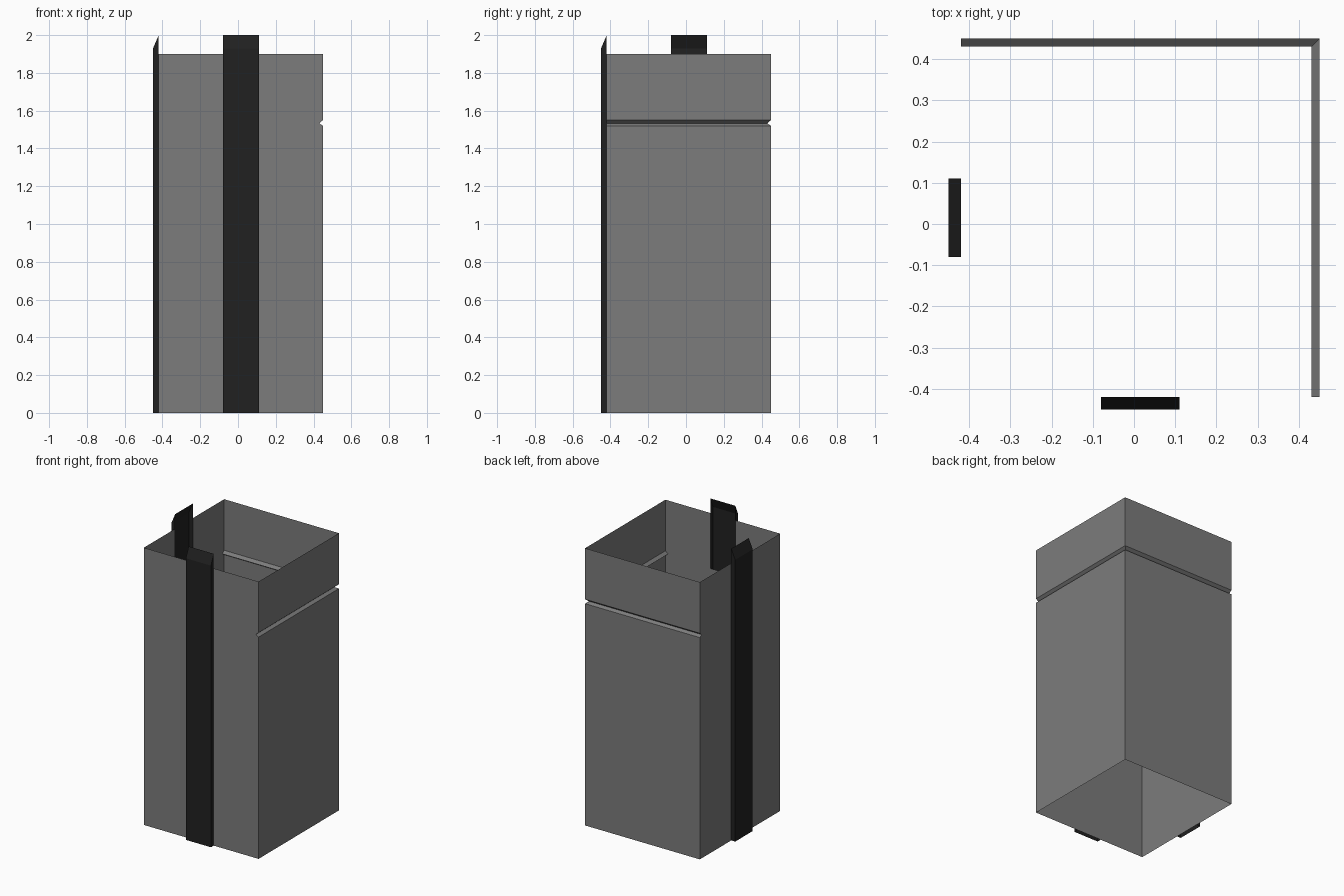
import bpy, bmesh

if "Cube" in bpy.data.objects:
    bpy.data.objects.remove(bpy.data.objects["Cube"])

A, C = -0.42, 0.45          # near and far wall planes
S0, S1 = -0.08, 0.11        # strip edges


def material(name, value):
    m = bpy.data.materials.new(name)
    m.diffuse_color = (value, value, value, 1)
    m.use_nodes = True
    m.node_tree.nodes["Principled BSDF"].inputs["Base Color"].default_value = m.diffuse_color
    return m


def build(name, verts, faces, mat):
    bm = bmesh.new()
    vs = [bm.verts.new(v) for v in verts]
    for f in faces:
        bm.faces.new([vs[i] for i in f])
    bmesh.ops.recalc_face_normals(bm, faces=bm.faces[:])
    mesh = bpy.data.meshes.new(name)
    bm.to_mesh(mesh)
    bm.free()
    mesh.materials.append(mat)
    ob = bpy.data.objects.new(name, mesh)
    bpy.context.collection.objects.link(ob)
    return ob


grey = material("grey", 0.2)
black = material("black", 0.015)

# Open shell of thin walls: stacked rings, pinched at the groove on the two far sides
levels = [(0, C), (1.52, C), (1.533, C - 0.02), (1.55, C), (1.9, C)]
verts, faces = [], []
for z, c in levels:
    verts += [(x, y, z) for x, y in ((A, A), (S0, A), (S1, A), (c, A),
                                     (c, c), (A, c), (A, S1), (A, S0))]
for k in range(len(levels) - 1):
    for i in range(8):
        if k and i in (1, 6):      # upper wall is open behind the strips
            continue
        j = (i + 1) % 8
        faces.append((k * 8 + i, k * 8 + j, k * 8 + 8 + j, k * 8 + 8 + i))
build("wall_shell", verts, faces, grey)

# Dark upright strips with slanted tops and open backs
profile = [(A, 0), (A - 0.03, 0), (A - 0.03, 1.93), (A, 2.0)]
strip_faces = [(0, 1, 2, 3), (4, 5, 6, 7), (1, 5, 6, 2), (2, 6, 7, 3)]
front = [(s, d, z) for s in (S0, S1) for d, z in profile]
build("front_strip", front, strip_faces, black)
build("left_strip", [(y, x, z) for x, y, z in front], strip_faces, black)
